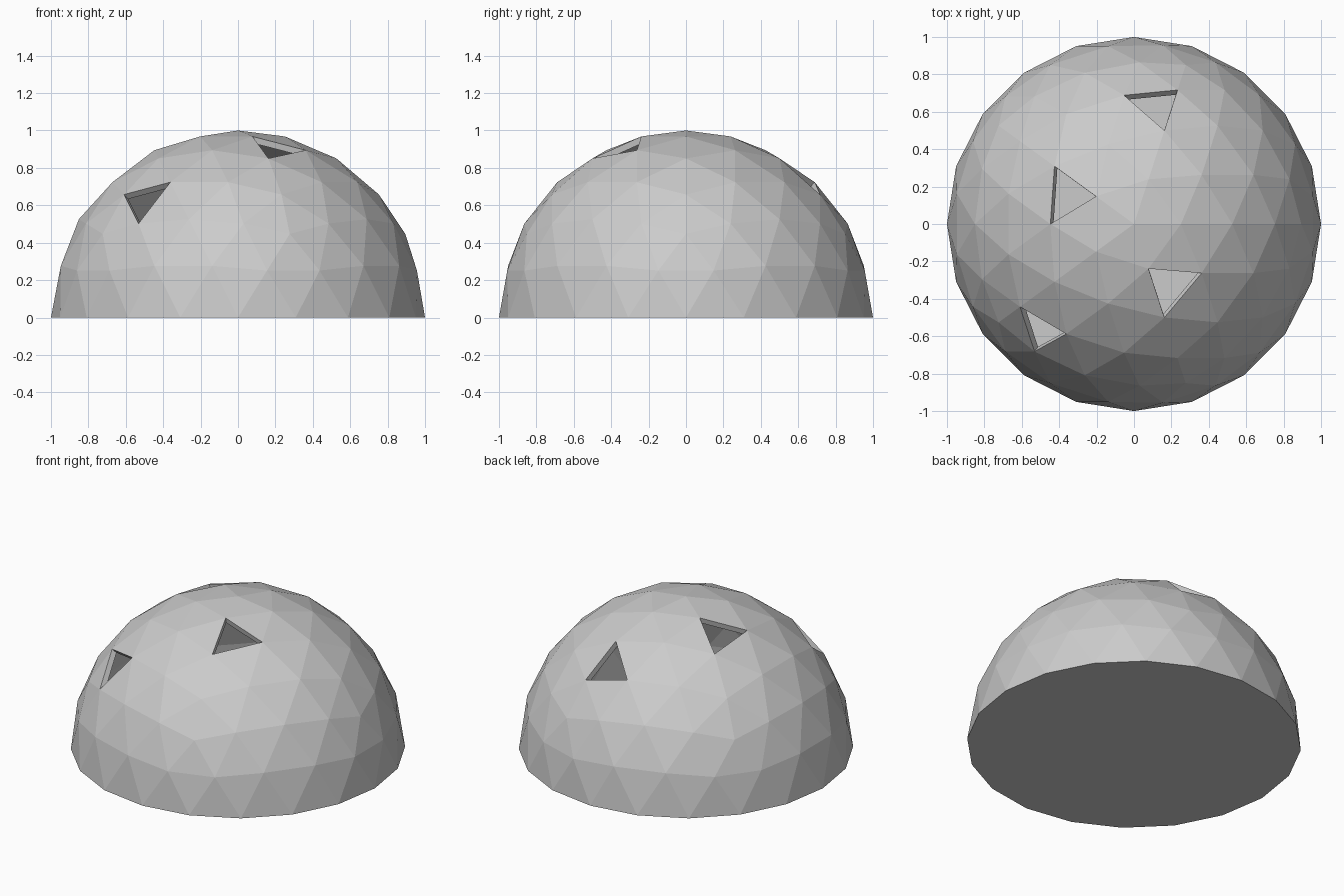
import bpy, bmesh
from mathutils import Vector

if "Cube" in bpy.data.objects:
    bpy.data.objects.remove(bpy.data.objects["Cube"])

WALL = 0.035

# faceted ball, lower half removed
bm = bmesh.new()
bmesh.ops.create_icosphere(bm, subdivisions=3, radius=1.0)
lower = [f for f in bm.faces if f.calc_center_median().z < 0]
bmesh.ops.delete(bm, geom=lower, context='FACES')
for v in bm.verts:
    if abs(v.co.z) < 0.01:
        v.co.z = 0.0

# flat floor closing the dome
rim = [e for e in bm.edges if e.is_boundary]
bmesh.ops.contextual_create(bm, geom=rim)

# four open triangular windows, picked by their plan position
windows = [(0.115, 0.637), (-0.36, 0.157), (0.198, -0.332), (-0.50, -0.563)]
panels = [f for f in bm.faces if len(f.verts) == 3]
openings = [min(panels, key=lambda f: (f.calc_center_median().xy - Vector(w)).length)
            for w in windows]
bmesh.ops.delete(bm, geom=openings, context='FACES_ONLY')
bmesh.ops.recalc_face_normals(bm, faces=bm.faces[:])
if max(bm.faces, key=lambda f: f.calc_center_median().z).normal.z < 0:
    bmesh.ops.reverse_faces(bm, faces=bm.faces[:])

mesh = bpy.data.meshes.new("dome_shell")
bm.to_mesh(mesh)
bm.free()
dome = bpy.data.objects.new("dome_shell", mesh)
bpy.context.collection.objects.link(dome)

# wall thickness, growing inward
solid = dome.modifiers.new("wall", 'SOLIDIFY')
solid.thickness = WALL
solid.offset = -1.0
solid.use_even_offset = True
